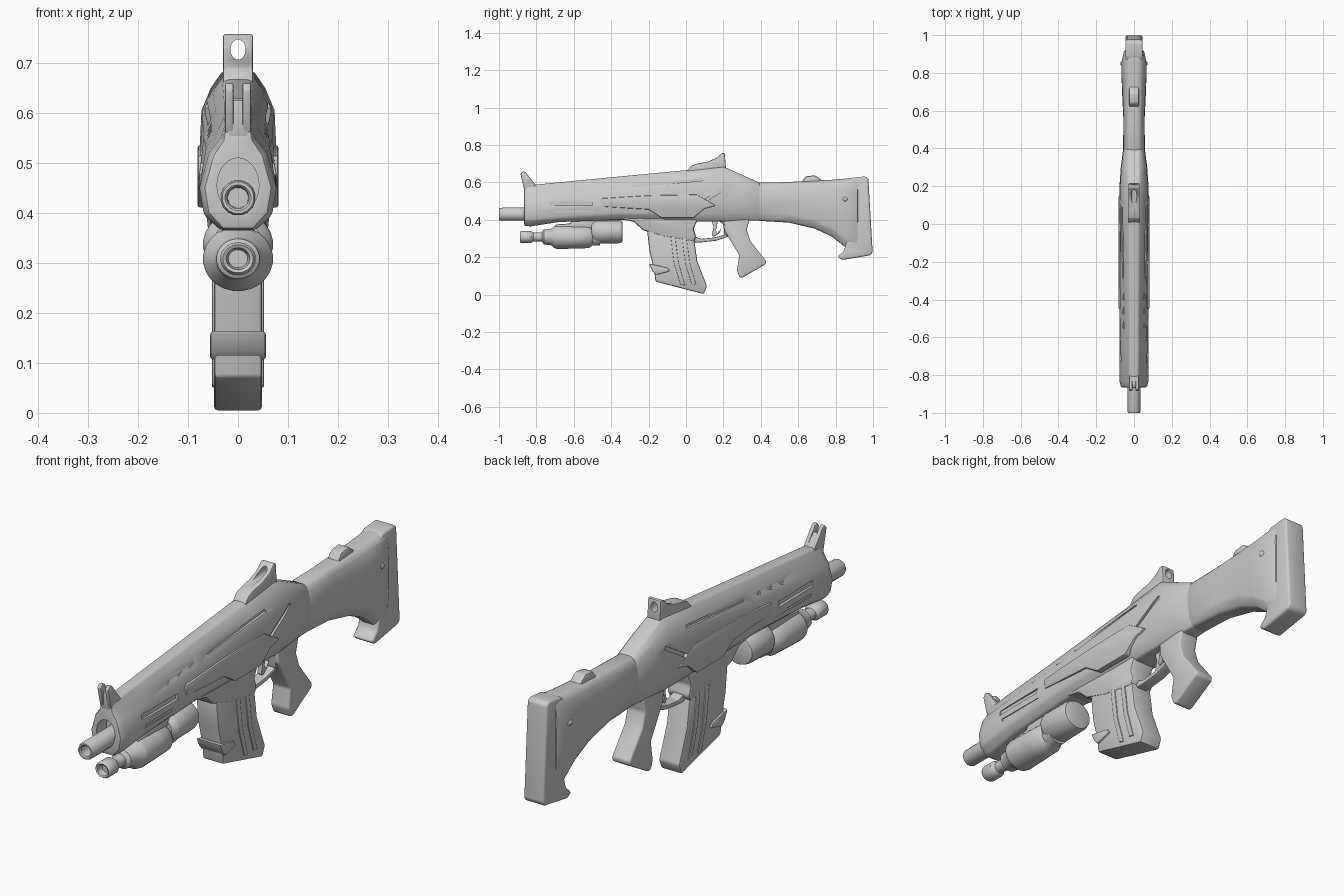
import bpy, bmesh, math
from mathutils import Matrix, Vector

parts = []

def finish(name, bm, bevel=0.0, segs=2):
    bmesh.ops.recalc_face_normals(bm, faces=bm.faces[:])
    me = bpy.data.meshes.new(name)
    bm.to_mesh(me)
    bm.free()
    ob = bpy.data.objects.new(name, me)
    bpy.context.collection.objects.link(ob)
    if bevel:
        m = ob.modifiers.new("bevel", 'BEVEL')
        m.width, m.segments, m.limit_method, m.angle_limit = bevel, segs, 'ANGLE', math.radians(25)
    parts.append(ob)
    return ob

def skin(bm, rings):
    vs = [[bm.verts.new(p) for p in r] for r in rings]
    n = len(vs[0])
    for a, b in zip(vs, vs[1:]):
        for i in range(n):
            bm.faces.new((a[i], a[(i + 1) % n], b[(i + 1) % n], b[i]))
    bm.faces.new(vs[0])
    bm.faces.new(vs[-1][::-1])

def loft(name, stations, bevel=0.008):
    """Mirrored cross-sections along y: (y, [(half width, z) from top to bottom])."""
    bm = bmesh.new()
    skin(bm, [[(x, y, z) for x, z in h] + [(-x, y, z) for x, z in reversed(h)] for y, h in stations])
    return finish(name, bm, bevel)

def prism(name, prof, x0, x1, bevel=0.008, segs=2):
    """Side profile (y, z) extruded from x0 to x1."""
    bm = bmesh.new()
    skin(bm, [[(x, y, z) for y, z in prof] for x in (x0, x1)])
    return finish(name, bm, bevel, segs)

def lathe(name, prof, zc, n=24, sx=1.0):
    """Round part about a y axis at height zc: (y, radius)."""
    bm = bmesh.new()
    ang = [math.tau * (i + .5) / n for i in range(n)]
    skin(bm, [[(r * sx * math.cos(a), y, zc + r * math.sin(a)) for a in ang] for y, r in prof])
    return finish(name, bm)

def box(bm, c, s, rx=0.0):
    bmesh.ops.create_cube(bm, size=1, matrix=Matrix.Translation(c) @ Matrix.Rotation(rx, 4, 'X')
                          @ Matrix.Diagonal((*s, 1)))

def rod(bm, c, r, length, sz=1.0):
    bmesh.ops.create_cone(bm, cap_ends=True, segments=24, radius1=r, radius2=r, depth=length,
                          matrix=Matrix.Translation(c) @ Matrix.Diagonal((1, 1, sz, 1))
                          @ Matrix.Rotation(math.pi / 2, 4, 'X'))

def cut(ob, bm):
    c = finish("cutter", bm)
    parts.remove(c)
    c.hide_render = True
    m = ob.modifiers.new("cut", 'BOOLEAN')
    m.operation, m.object, m.solver = 'DIFFERENCE', c, 'EXACT'
    bpy.context.view_layer.objects.active = ob
    for mod in list(ob.modifiers):
        bpy.ops.object.modifier_apply(modifier=mod.name)
    bpy.data.objects.remove(c)

# handguard and receiver shell
body = loft("receiver", [
    (-.865, [(.024, .578), (.03, .545), (.05, .515), (.068, .45), (.06, .40), (.03, .367)]),
    (-.83, [(.024, .585), (.034, .55), (.058, .52), (.077, .45), (.068, .395), (.035, .365)]),
    (-.68, [(.024, .60), (.038, .57), (.064, .53), (.078, .46), (.069, .41), (.04, .388)]),
    (-.35, [(.024, .632), (.044, .60), (.069, .55), (.078, .48), (.07, .43), (.045, .40)]),
    (0, [(.026, .665), (.05, .635), (.071, .59), (.078, .50), (.07, .43), (.045, .39)]),
    (.2, [(.03, .685), (.054, .65), (.073, .605), (.077, .50), (.065, .43), (.045, .39)]),
    (.3, [(.03, .64), (.052, .615), (.067, .57), (.07, .50), (.06, .44), (.04, .395)]),
    (.4, [(.028, .595), (.044, .58), (.054, .55), (.057, .50), (.05, .44), (.033, .395)])])
bm = bmesh.new()
rod(bm, (0, -.87, .455), .042, .14, 1.3)                    # muzzle recess
for s in (-1, 1):
    box(bm, (s * .09, -.615, .487), (.05, .23, .022))       # cooling slots
    box(bm, (s * .092, -.60, .445), (.04, .22, .012))
    for k in range(3):                                       # slanted vents
        box(bm, (s * .075, -.53 + .075 * k, .565 + .007 * k), (.042, .05, .016), .5)
    box(bm, (s * .073, -.10, .598), (.034, .38, .012), .09)  # long side groove
    box(bm, (s * .087, .17, .545), (.04, .16, .014), .55)    # port groove
cut(body, bm)

# raised side panel
prism("side_panel", [(-.45, .47), (-.2, .455), (-.13, .41), (.04, .41), (.1, .46), (.16, .475),
                     (.06, .535), (-.2, .53), (-.45, .515)], -.081, .081, .006)

# stock
loft("stock", [
    (.38, [(.028, .598), (.045, .58), (.055, .55), (.058, .50), (.05, .44), (.033, .395)]),
    (.55, [(.025, .602), (.042, .59), (.054, .55), (.056, .50), (.05, .42), (.03, .385)]),
    (.69, [(.025, .61), (.045, .595), (.06, .55), (.063, .48), (.055, .39), (.03, .352)]),
    (.78, [(.026, .614), (.047, .60), (.065, .55), (.066, .45), (.055, .35), (.03, .31)]),
    (.85, [(.028, .62), (.05, .605), (.067, .55), (.066, .42), (.052, .30), (.03, .255)]),
    (.92, [(.03, .625), (.046, .61), (.053, .55), (.052, .40), (.047, .28), (.03, .21)])], .01)
prism("butt_pad", [(.86, .61), (.885, .625), (.96, .632), (.975, .62), (.998, .225), (.985, .21),
                   (.835, .185), (.81, .202), (.845, .235), (.86, .29)], -.046, .046, .012, 3)
prism("stock_latch", [(.61, .59), (.64, .632), (.69, .638), (.74, .60)], -.026, .026, .008)
for s in (-1, 1):
    bm = bmesh.new()
    bmesh.ops.create_uvsphere(bm, u_segments=12, v_segments=8, radius=.016,
                              matrix=Matrix.Translation((s * .056, .85, .51)))
    finish("stock_pin", bm)

# magazine well and magazine
prism("magazine_well", [(-.37, .44), (-.36, .405), (-.28, .39), (-.23, .345), (-.12, .31),
                        (.04, .283), (.055, .31), (.04, .35), (.06, .395), (.06, .44)], -.052, .052, .01)
prism("magazine", [(-.21, .36), (-.195, .23), (-.17, .13), (-.163, .07), (.095, .003), (.112, .045),
                   (.06, .18), (.04, .32)], -.048, .048, .008)
prism("magazine_lip", [(-.198, .165), (-.10, .145), (-.085, .125), (-.16, .105), (-.178, .125)],
      -.056, .056, .007)
for y in (-.07, -.01):
    prism("magazine_rib", [(y - .012, .31), (y + .012, .31), (y + .03, .17), (y + .065, .05),
                           (y + .04, .055), (y + .005, .17)], -.052, .052, .003)

# trigger guard and trigger
prism("trigger_guard", [(.02, .315), (.03, .28), (.08, .279), (.16, .288), (.225, .31), (.25, .35),
                        (.235, .36), (.205, .32), (.15, .305), (.08, .298), (.05, .31)],
      -.024, .024, .005)
prism("guard_rear", [(.17, .40), (.20, .375), (.205, .32), (.26, .30), (.28, .41)], -.03, .03, .008)
prism("trigger", [(.135, .40), (.17, .40), (.165, .36), (.15, .32), (.168, .328), (.19, .355),
                  (.18, .33), (.15, .308), (.138, .318), (.148, .36)], -.01, .01, .003)

# pistol grip
prism("grip", [(.20, .405), (.205, .345), (.24, .285), (.285, .21), (.272, .13), (.285, .095), (.30, .09),
               (.425, .162), (.428, .18), (.345, .285), (.325, .345), (.34, .405)], -.042, .042, .018, 3)

# barrel
lathe("barrel", [(-.93, .001), (-.93, .02), (-.995, .022), (-1, .026), (-1, .032), (-.993, .035),
                 (-.78, .036)], .43, 16)

# under-barrel tube
lathe("underbarrel_front", [(-.86, .001), (-.86, .018), (-.885, .022), (-.888, .028), (-.88, .033),
                            (-.83, .033), (-.815, .023), (-.77, .025), (-.76, .04), (-.72, .045),
                            (-.70, .062), (-.685, .065), (-.58, .062), (-.52, .06), (-.50, .046),
                            (-.46, .046)], .308, 24, 1.08)
lathe("underbarrel_rear", [(-.505, .046), (-.49, .06), (-.475, .065), (-.36, .063), (-.343, .058),
                           (-.34, .05)], .337, 24, 1.08)
prism("underbarrel_mount", [(-.70, .345), (-.70, .375), (-.62, .38), (-.60, .41), (-.36, .42),
                            (-.36, .36)], -.032, .032, .008)

# front sight: two prongs on a base
for s in (-1, 1):
    prism("front_sight_prong", [(-.885, .645), (-.872, .66), (-.858, .655), (-.80, .58), (-.865, .56)],
          s * .009, s * .026, .004)
prism("front_sight_base", [(-.868, .625), (-.845, .63), (-.80, .58), (-.865, .55)], -.022, .022, .004)

# rear sight with a see-through hole
sight = prism("rear_sight", [(0, .655), (.03, .69), (.06, .70), (.12, .712), (.165, .732), (.192, .757),
                             (.207, .757), (.214, .67)], -.03, .03, .005)
bm = bmesh.new()
rod(bm, (0, .12, .726), .015, .4, 1.35)
cut(sight, bm)

# apply modifiers and smooth shading
for ob in parts:
    bpy.ops.object.select_all(action='DESELECT')
    ob.select_set(True)
    bpy.context.view_layer.objects.active = ob
    for mod in list(ob.modifiers):
        bpy.ops.object.modifier_apply(modifier=mod.name)
    bpy.ops.object.shade_smooth_by_angle(angle=math.radians(35))
